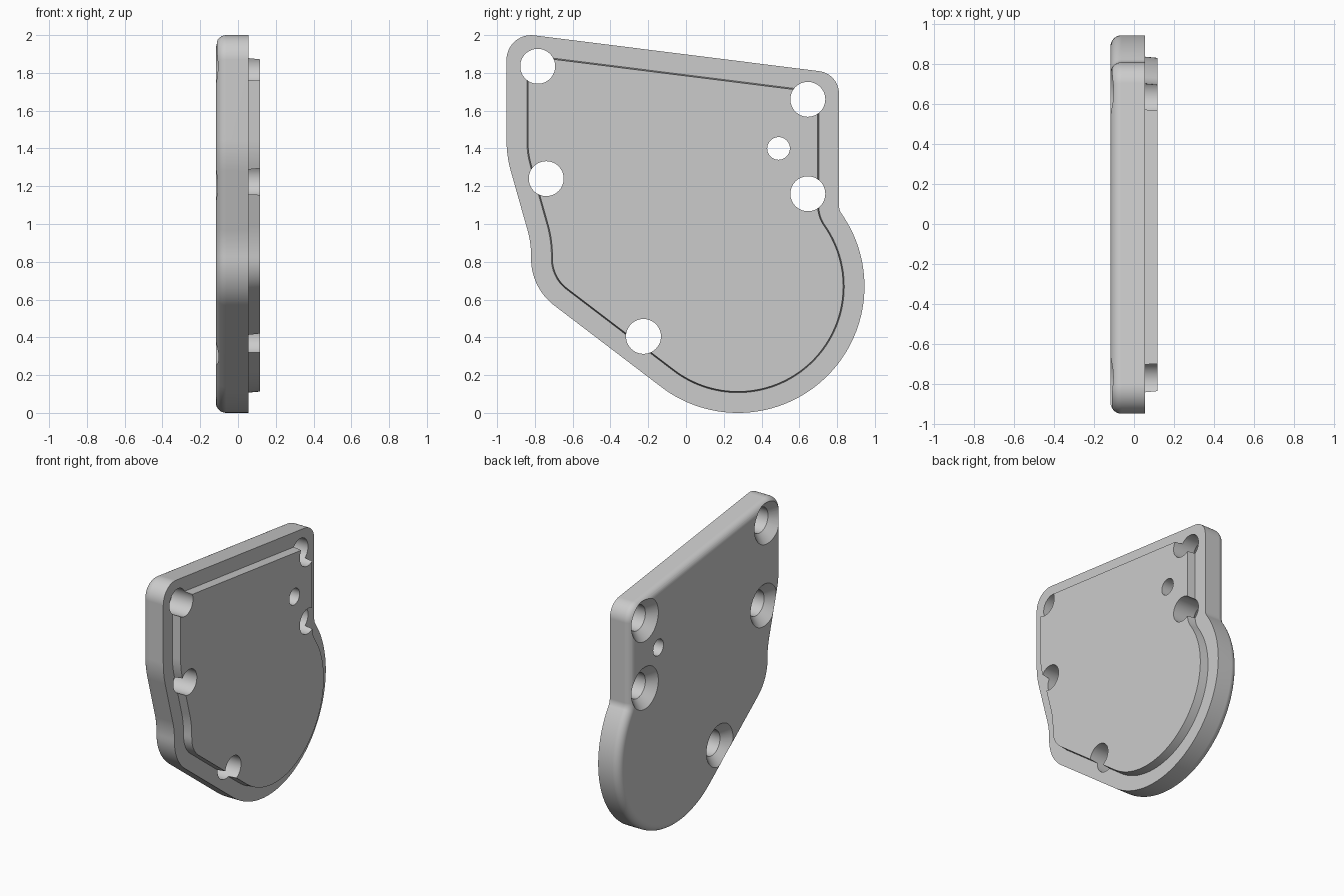
import bpy, bmesh
from math import sin, cos, tan, pi, radians
from mathutils import Vector

if "Cube" in bpy.data.objects:
    bpy.data.objects.remove(bpy.data.objects["Cube"], do_unlink=True)

grey = bpy.data.materials.new("plain grey")
grey.use_nodes = True
grey.diffuse_color = (0.6, 0.6, 0.6, 1)
grey.node_tree.nodes["Principled BSDF"].inputs["Base Color"].default_value = (0.6, 0.6, 0.6, 1)


def arc(center, r, start, end, steps):
    """Points on an arc in the side plane (y, z)."""
    return [Vector((center[0] + r * cos(radians(start + (end - start) * i / steps)),
                    center[1] + r * sin(radians(start + (end - start) * i / steps))))
            for i in range(steps + 1)]


def fillet(before, corner, after, r, steps=14):
    """Replace a corner with a tangent arc of radius r."""
    p = Vector(corner)
    u, v = (Vector(before) - p).normalized(), (Vector(after) - p).normalized()
    half = u.angle(v) / 2
    center = p + (u + v).normalized() * (r / sin(half))
    a = p + u * (r / tan(half)) - center
    b = p + v * (r / tan(half)) - center
    sweep = pi - 2 * half
    return [center + (a * sin(sweep * (1 - t)) + b * sin(sweep * t)) / sin(sweep)
            for t in (i / steps for i in range(steps + 1))]


def inset(points, d):
    """Move a counter-clockwise outline inward by d."""
    out = []
    for i, p in enumerate(points):
        e1 = (p - points[i - 1]).normalized()
        e2 = (points[(i + 1) % len(points)] - p).normalized()
        n1, n2 = Vector((-e1.y, e1.x)), Vector((-e2.y, e2.x))
        out.append(p + (n1 + n2) * (d / (1 + n1.dot(n2))))
    return out


def loft(bm, rings):
    """Solid through (x, outline) rings running towards +x."""
    loops = [[bm.verts.new((x, p.x, p.y)) for p in pts] for x, pts in rings]
    n = len(loops[0])
    for a, b in zip(loops, loops[1:]):
        for i in range(n):
            j = (i + 1) % n
            bm.faces.new((a[i], a[j], b[j], b[i]))
    bm.faces.new(loops[0][::-1])
    bm.faces.new(loops[-1])


def make_object(name, bm):
    mesh = bpy.data.meshes.new(name)
    bm.to_mesh(mesh)
    bm.free()
    mesh.materials.append(grey)
    obj = bpy.data.objects.new(name, mesh)
    bpy.context.collection.objects.link(obj)
    return obj


# Outline: straight sides with rounded corners, and a big round lobe
top_back, top_front = (0.81, 1.796), (-0.95, 2.017)
bend, neck, heel, toe = (-0.95, 1.36), (-0.82, 0.90), (-0.82, 0.662), (-0.131, 0.137)
outline = fillet(top_back, top_front, bend, 0.13)
outline += fillet(top_front, bend, neck, 0.6)
outline += fillet(bend, neck, heel, 0.5)
outline += fillet(neck, heel, toe, 0.31)
outline += arc((0.275, 0.67), 0.67, 232.7, 394.9, 64)
outline += arc((0.89, 1.099), 0.08, 214.9, 180, 8)[1:]
outline += fillet((0.81, 1.1), top_back, top_front, 0.12)

# Cover plate: rounded outer edge, flat rim, raised drafted panel
BACK, RIM, FRONT, ROUND = -0.1175, 0.055, 0.1175, 0.055
rings = []
for i in range(9):
    a = pi / 2 * i / 8
    rings.append((BACK + ROUND * (1 - cos(a)), inset(outline, ROUND * (1 - sin(a)))))
rings += [(RIM, outline), (RIM, inset(outline, 0.107)), (FRONT, inset(outline, 0.113))]
bm = bmesh.new()
loft(bm, rings)
cover = make_object("cover_plate", bm)

# Hole cutters: five countersunk screw holes and one small plain hole
bm = bmesh.new()
screws = [(-0.785, 1.835), (-0.74, 1.24), (-0.225, 0.405), (0.645, 1.66), (0.645, 1.16)]
for c in screws:
    profile = [(BACK - 0.01, 0.165), (BACK + 0.0625, 0.0925), (0.2, 0.0925)]
    loft(bm, [(x, arc(c, r, 0, 360, 48)[:-1]) for x, r in profile])
loft(bm, [(x, arc((0.49, 1.4), 0.06, 0, 360, 40)[:-1]) for x in (-0.2, 0.2)])
cutter = make_object("hole_cutter", bm)
cutter.hide_render = True

# Cut the holes and shade
bpy.ops.object.select_all(action="DESELECT")
bpy.context.view_layer.objects.active = cover
cover.select_set(True)
cut = cover.modifiers.new("holes", "BOOLEAN")
cut.operation, cut.solver, cut.object = "DIFFERENCE", "EXACT", cutter
bpy.ops.object.modifier_apply(modifier=cut.name)
bpy.data.objects.remove(cutter, do_unlink=True)
bpy.ops.object.shade_smooth_by_angle(angle=radians(30))
normals = cover.modifiers.new("flat_face_normals", "WEIGHTED_NORMAL")
normals.keep_sharp = True
